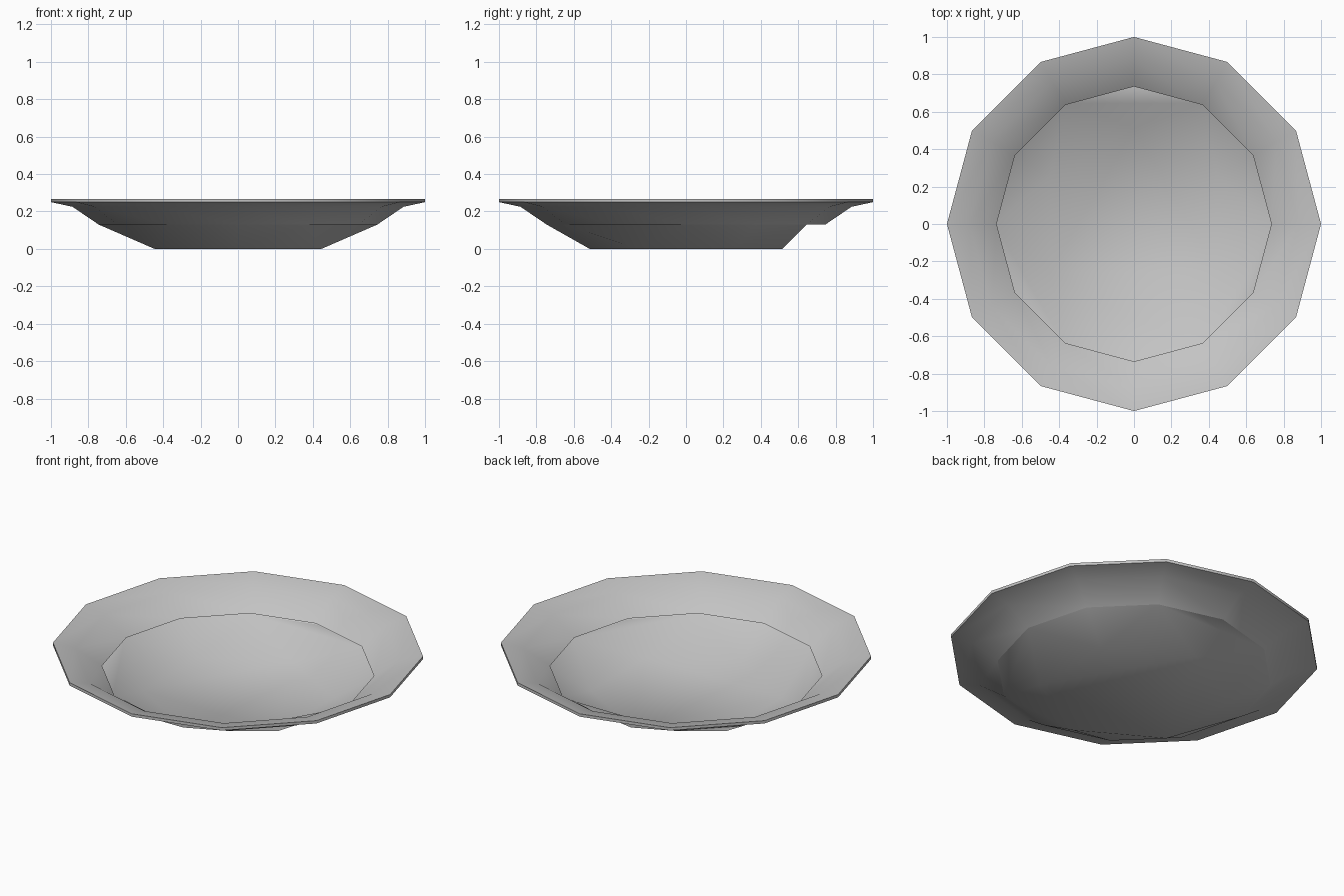
import bpy
import bmesh
from math import sin, cos, radians

if "Cube" in bpy.data.objects:
    bpy.data.objects.remove(bpy.data.objects["Cube"], do_unlink=True)

SIDES = 12

# Glazed grey material
grey = bpy.data.materials.new("plate_grey")
grey.use_nodes = True
colour = (0.55, 0.55, 0.55, 1)
grey.diffuse_color = colour
grey.node_tree.nodes["Principled BSDF"].inputs["Base Color"].default_value = colour


def ring(bm, radius, z, count=SIDES, offset=0):
    """Circle of vertices, the first one at the given angle."""
    step = 360 / count
    return [bm.verts.new((radius * cos(radians(offset + i * step)),
                          radius * sin(radians(offset + i * step)), z))
            for i in range(count)]


def bridge(bm, a, b):
    """Band of quads between two rings."""
    for i in range(SIDES):
        j = (i + 1) % SIDES
        bm.faces.new((a[i], b[i], b[j], a[j]))


def finish(bm, name):
    """Smooth the faces and turn the mesh into an object."""
    for face in bm.faces:
        face.smooth = True
    mesh = bpy.data.meshes.new(name)
    bm.to_mesh(mesh)
    bm.free()
    mesh.materials.append(grey)
    bpy.context.collection.objects.link(bpy.data.objects.new(name, mesh))


# Rim: inner wall, lip and outer wall
rim = bmesh.new()
profile = [(0.735, 0.14), (0.88, 0.238), (1.0, 0.267),
           (1.0, 0.25), (0.885, 0.225), (0.745, 0.13)]
rings = [ring(rim, r, z) for r, z in profile]
for first, second in zip(rings, rings[1:]):
    bridge(rim, first, second)
for loop in rings[2:4]:
    for i in range(SIDES):
        rim.edges.get((loop[i], loop[(i + 1) % SIDES])).smooth = False
finish(rim, "plate_rim")

# Bowl: thin dished bottom narrowing to a six-sided base
bowl = bmesh.new()
top = ring(bowl, 0.745, 0.13)
base = ring(bowl, 0.515, 0, 6, 30)
bowl.faces.new(base)
for i in range(6):
    a, mid, b = (top[(2 * i + k) % SIDES] for k in range(3))
    corner = base[i]
    bowl.faces.new((corner, b, base[(i + 1) % 6]))
    if i % 2 == 0:
        # Wall runs up to the middle vertex
        bowl.faces.new((corner, a, mid))
        bowl.faces.new((corner, mid, b))
    else:
        # Flat ledge beside a plain wall
        bowl.faces.new((corner, a, b))
        bowl.faces.new((a, mid, b))
finish(bowl, "plate_bowl")
